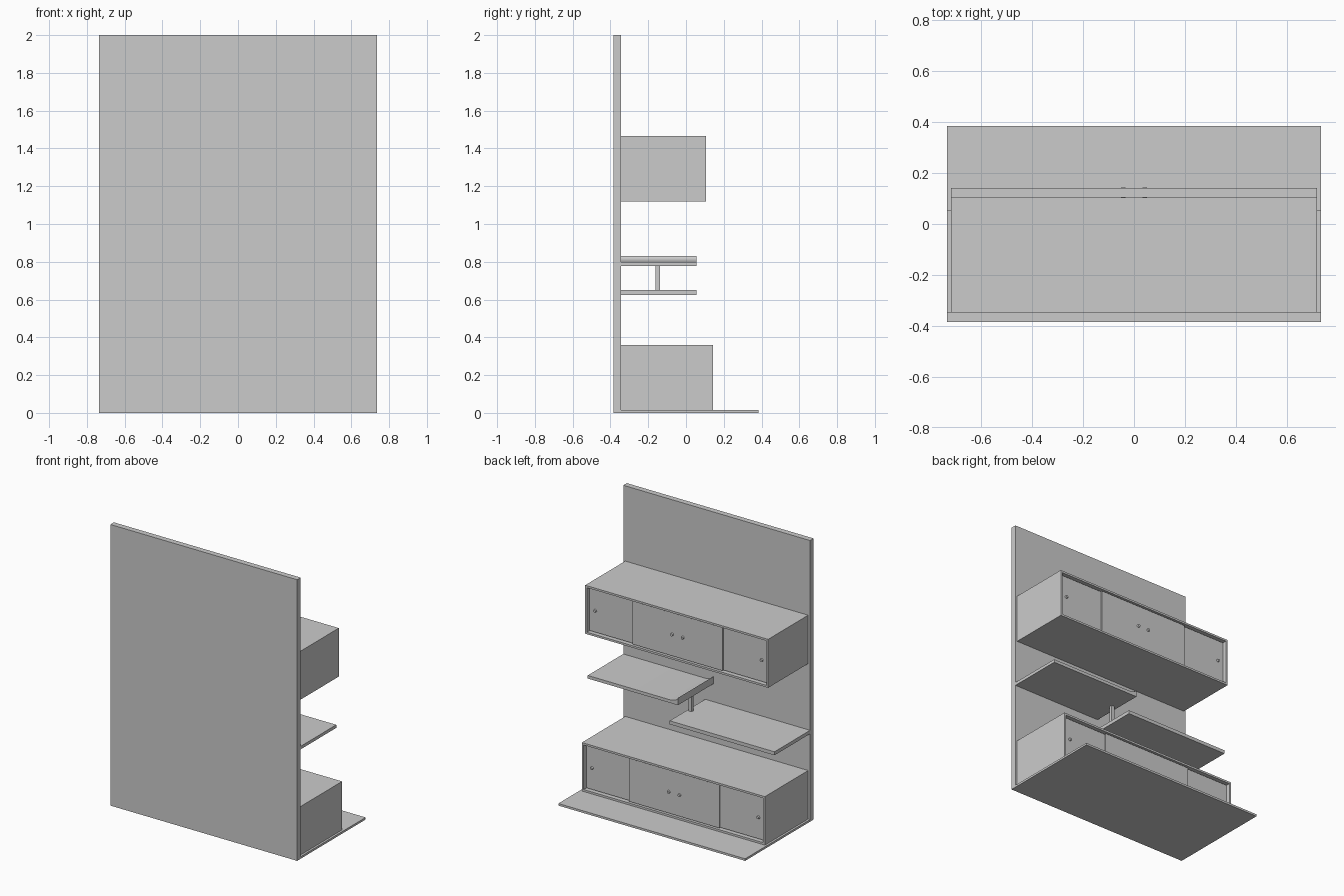
import bpy, bmesh, math

if "Cube" in bpy.data.objects:
    bpy.data.objects.remove(bpy.data.objects["Cube"])

def finish(name, bm):
    bmesh.ops.recalc_face_normals(bm, faces=bm.faces)
    me = bpy.data.meshes.new(name)
    bm.to_mesh(me)
    bm.free()
    ob = bpy.data.objects.new(name, me)
    bpy.context.collection.objects.link(ob)
    return ob

def add_box(bm, x0, x1, y0, y1, z0, z1):
    vs = bmesh.ops.create_cube(bm, size=1)["verts"]
    for v in vs:
        v.co.x = x1 if v.co.x > 0 else x0
        v.co.y = y1 if v.co.y > 0 else y0
        v.co.z = z1 if v.co.z > 0 else z0

def box(name, *b):
    bm = bmesh.new()
    add_box(bm, *b)
    return finish(name, bm)

def knob(name, x, y, z):
    bm = bmesh.new()
    bmesh.ops.create_cone(bm, cap_ends=True, segments=16, radius1=0.011,
                          radius2=0.009, depth=0.012)
    ob = finish(name, bm)
    ob.rotation_euler = (-math.pi / 2, 0, 0)
    ob.location = (x, y, z)

BACK = -0.345   # face of the wall panel
T = 0.02        # cabinet board thickness

def cabinet(label, front, z0, z1, w=0.72):
    # open-fronted carcass: front face inset, then pushed inward
    bm = bmesh.new()
    add_box(bm, -w, w, BACK, front, z0, z1)
    bm.normal_update()
    face = max(bm.faces, key=lambda f: f.normal.y)
    bmesh.ops.inset_region(bm, faces=[face], thickness=T)
    hole = bmesh.ops.extrude_discrete_faces(bm, faces=[face])["faces"][0]
    for v in hole.verts:
        v.co.y = BACK + T
    finish(label + "_cabinet", bm)
    # inner pair of sliding doors in front, outer pair behind
    zc = (z0 + z1) / 2
    for side, s in (("right", 1), ("left", -1)):
        for kind, a, b, y, kx in (("inner", 0.0, 0.355, front - 0.010, 0.042),
                                  ("outer", 0.335, w - T, front - 0.022, 0.655)):
            x0, x1 = sorted((s * a, s * b))
            box(f"{label}_{kind}_door_{side}", x0, x1, y - 0.01, y, z0 + T, z1 - T)
            knob(f"{label}_{kind}_knob_{side}", s * kx, y + 0.005, zc)

# wall panel and floor board
box("wall_panel", -0.735, 0.735, -0.385, BACK, 0, 2)
box("floor_board", -0.735, 0.735, BACK, 0.385, 0, 0.015)

# low and high cabinets
cabinet("lower", 0.142, 0.015, 0.36)
cabinet("upper", 0.105, 1.12, 1.465)

# staggered shelves joined by a small post
box("low_shelf", -0.735, 0.09, BACK, 0.055, 0.625, 0.65)
box("shelf_post", 0.053, 0.077, -0.162, -0.138, 0.65, 0.78)

# high shelf with an upswept lip at its inner end
profile = [(0.735, 0.778), (0.735, 0.80)]
profile += [(0.10 - 0.075 * math.sin(a), 0.80 + 0.03 * (1 - math.cos(a)))
            for a in (i * math.pi / 16 for i in range(9))]
profile += [(0.025, 0.778)]
bm = bmesh.new()
f = bm.faces.new([bm.verts.new((x, BACK, z)) for x, z in profile])
ext = bmesh.ops.extrude_face_region(bm, geom=[f])["geom"]
for v in ext:
    if isinstance(v, bmesh.types.BMVert):
        v.co.y = 0.055
shelf = finish("high_shelf", bm)
bpy.context.view_layer.objects.active = shelf
shelf.select_set(True)
bpy.ops.object.shade_smooth_by_angle()
